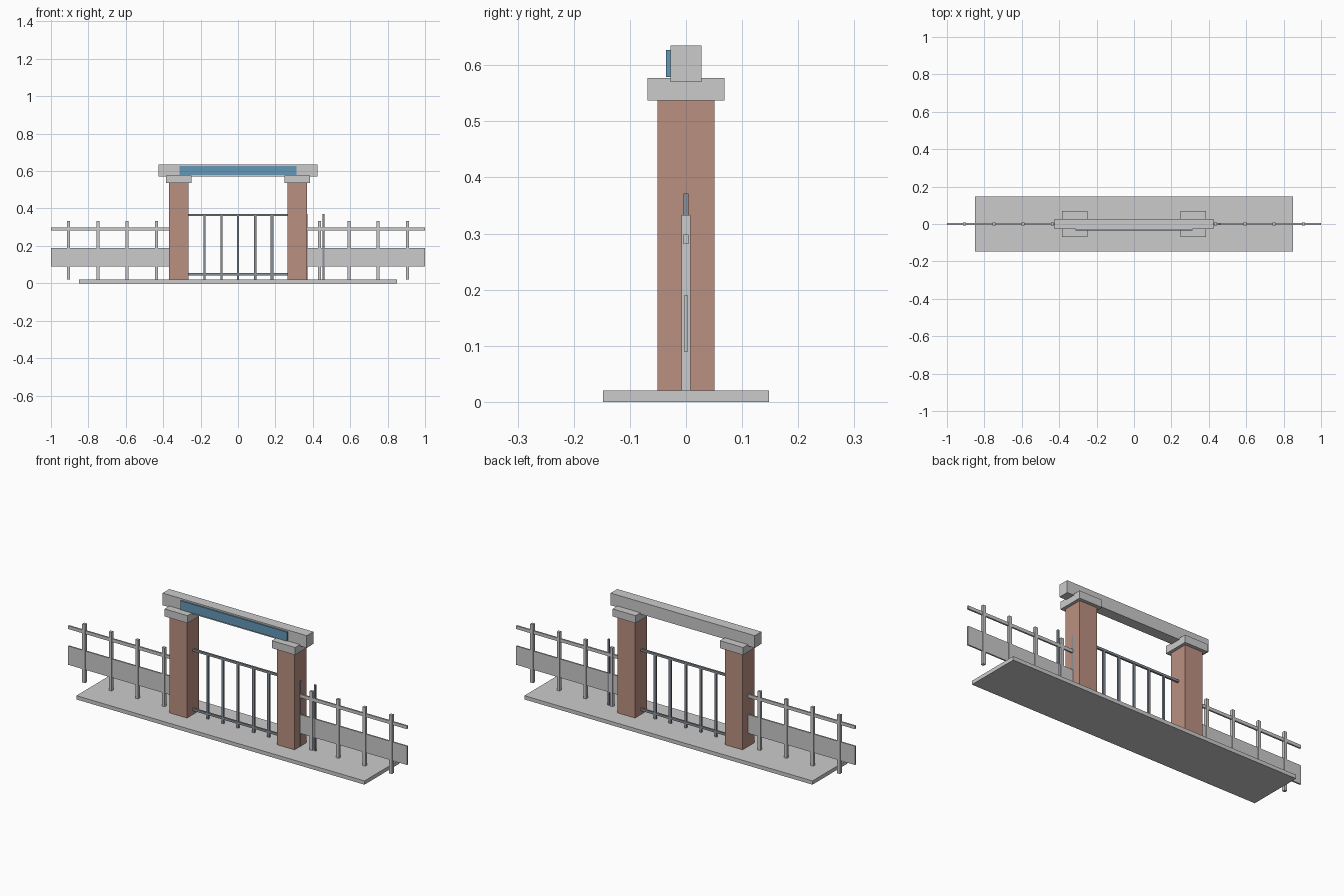
import bpy, bmesh
from mathutils import Vector

if "Cube" in bpy.data.objects:
    bpy.data.objects.remove(bpy.data.objects["Cube"])


def material(name, rgb):
    m = bpy.data.materials.new(name)
    m.diffuse_color = (*rgb, 1)
    m.use_nodes = True
    m.node_tree.nodes["Principled BSDF"].inputs["Base Color"].default_value = m.diffuse_color
    return m


BRICK = material("brick", (0.50, 0.28, 0.22))
BLUE = material("sign_blue", (0.13, 0.31, 0.48))
STEEL = material("gate_steel", (0.25, 0.28, 0.32))


def box(name, x, y, z, mat=None):
    """Box from (min, max) ranges on each axis."""
    lo, hi = Vector((x[0], y[0], z[0])), Vector((x[1], y[1], z[1]))
    bm = bmesh.new()
    bmesh.ops.create_cube(bm, size=1)
    for v in bm.verts:
        v.co = (lo + hi) / 2 + v.co * (hi - lo)
    me = bpy.data.meshes.new(name)
    bm.to_mesh(me)
    bm.free()
    ob = bpy.data.objects.new(name, me)
    bpy.context.collection.objects.link(ob)
    if mat:
        me.materials.append(mat)
    return ob


def sym(c, half):
    return (c - half, c + half)


# Ground slab
box("base_slab", sym(0, 0.85), sym(0, 0.148), (0, 0.02))

# Pillars, caps and fence on each side
for side, s in (("left", -1), ("right", 1)):
    box(f"{side}_pillar", sym(s * 0.317, 0.052), sym(0, 0.051), (0.02, 0.537), BRICK)
    box(f"{side}_pillar_cap", sym(s * 0.317, 0.068), sym(0, 0.069), (0.537, 0.577))
    box(f"{side}_fence_wall", sym(s * 0.682, 0.318), sym(0, 0.004), (0.09, 0.19))
    box(f"{side}_fence_rail", sym(s * 0.682, 0.318), sym(0, 0.0045), (0.281, 0.298))
    for i in range(4):
        box(f"{side}_fence_post_{i}", sym(s * (0.436 + 0.1565 * i), 0.008),
            sym(0, 0.008), (0.02, 0.333))

# Lintel and sign board
box("lintel_beam", sym(0, 0.425), sym(0, 0.028), (0.57, 0.635))
box("sign_board", sym(0, 0.314), (-0.036, -0.027), (0.579, 0.627), BLUE)

# Gate rails
for name, z in (("gate_bottom_rail", 0.048), ("gate_top_rail", 0.365)):
    box(name, sym(0, 0.27), sym(0, 0.005), sym(z, 0.006), STEEL)

# Gate bars: two leaves whose rows overlap and run past the right pillar
for leaf, start, step in (("left", -0.178, 0.0893), ("right", 0.094, 0.0905)):
    for i in range(5):
        box(f"{leaf}_gate_bar_{i}", sym(start + step * i, 0.0055),
            sym(0, 0.0045), (0.02, 0.371), STEEL)
